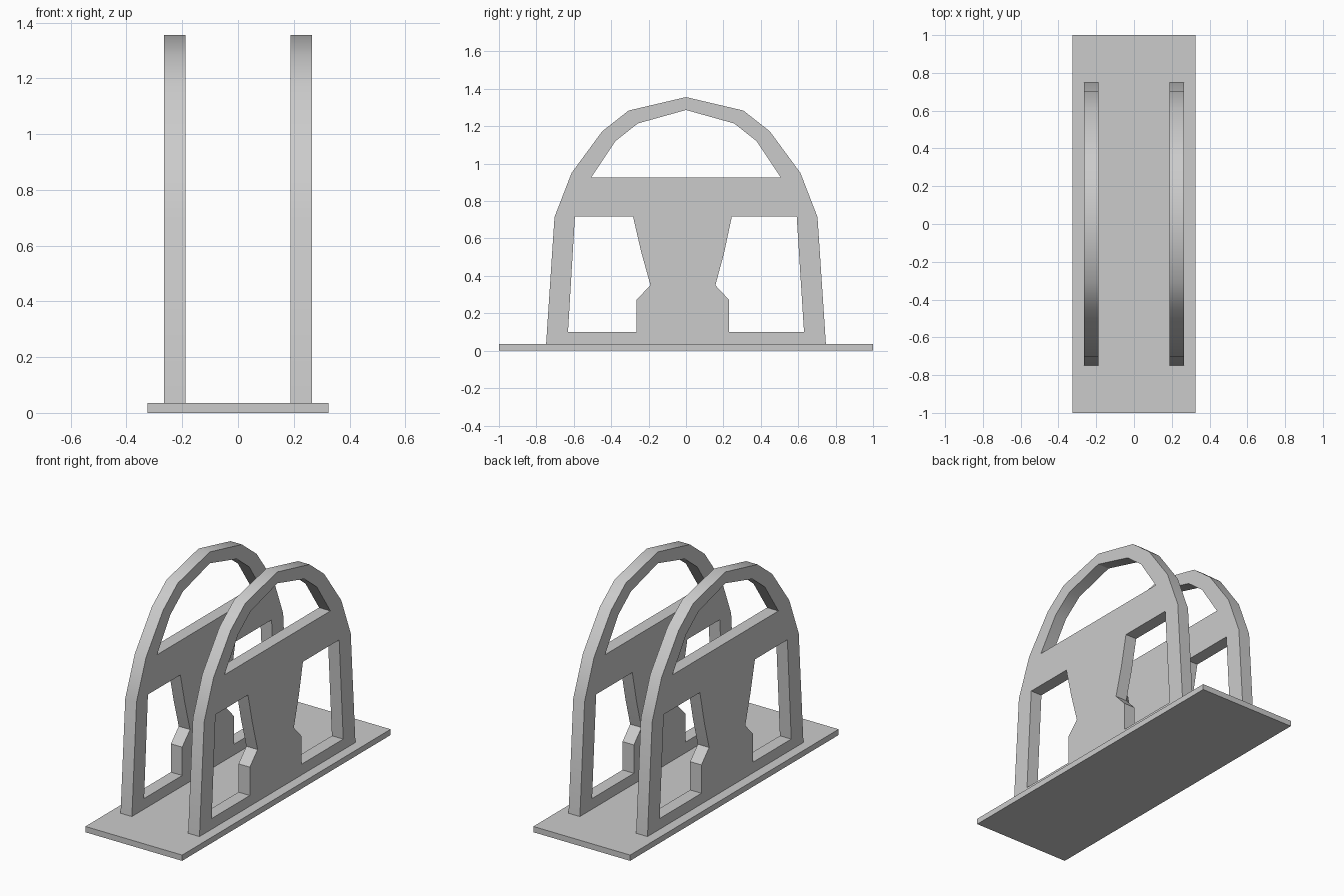
import bpy
import math

cube = bpy.data.objects.get("Cube")
if cube:
    bpy.data.objects.remove(cube, do_unlink=True)

# Single plain grey material
grey = bpy.data.materials.new("plain_grey")
grey.use_nodes = True
colour = (0.6, 0.6, 0.6, 1)
grey.diffuse_color = colour
grey.node_tree.nodes["Principled BSDF"].inputs["Base Color"].default_value = colour


def mirrored(half, peak):
    """Close a left half outline around its peak on the centre line."""
    return half + [peak] + [(-y, z) for y, z in reversed(half)]


# Side profiles, as (y, z)
arch = mirrored([(-0.75, 0.005), (-0.703, 0.715), (-0.612, 0.95),
                 (-0.448, 1.173), (-0.307, 1.284)], (0, 1.356))
upper_opening = mirrored([(-0.508, 0.925), (-0.378, 1.12), (-0.258, 1.215)], (0, 1.287))
rear_opening = [(0.245, 0.717), (0.592, 0.717), (0.631, 0.1), (0.23, 0.1),
                (0.23, 0.272), (0.157, 0.35), (0.203, 0.52)]
front_opening = [(-0.283, 0.717), (-0.594, 0.717), (-0.631, 0.1), (-0.265, 0.1),
                 (-0.265, 0.272), (-0.19, 0.35), (-0.24, 0.53)]


def make_frame(name, x):
    """Arched side plate with three openings, extruded across x."""
    curve = bpy.data.curves.new(name, "CURVE")
    curve.dimensions = "2D"
    curve.fill_mode = "BOTH"
    curve.extrude = 0.038
    for outline in (arch, upper_opening, rear_opening, front_opening):
        spline = curve.splines.new("POLY")
        spline.points.add(len(outline) - 1)
        for point, (y, z) in zip(spline.points, outline):
            point.co = (y, z, 0, 1)
        spline.use_cyclic_u = True
    frame = bpy.data.objects.new(name, curve)
    bpy.context.collection.objects.link(frame)
    frame.location.x = x
    frame.rotation_euler = (math.pi / 2, 0, math.pi / 2)
    bpy.ops.object.select_all(action="DESELECT")
    frame.select_set(True)
    bpy.context.view_layer.objects.active = frame
    bpy.ops.object.convert(target="MESH")
    frame = bpy.context.object
    # Join caps to walls, then smooth only the gentle arch bends
    bpy.ops.object.mode_set(mode="EDIT")
    bpy.ops.mesh.select_all(action="SELECT")
    bpy.ops.mesh.remove_doubles(threshold=0.0005)
    bpy.ops.mesh.normals_make_consistent(inside=False)
    bpy.ops.object.mode_set(mode="OBJECT")
    bpy.ops.object.shade_smooth_by_angle(angle=math.radians(30))
    frame.data.materials.clear()
    frame.data.materials.append(grey)


for side, x in (("left", 0.227), ("right", -0.227)):
    make_frame(side + "_frame", x)

# Flat base plate
bpy.ops.mesh.primitive_cube_add(size=1, location=(0, 0, 0.0175))
base = bpy.context.object
base.name = "base_plate"
base.scale = (0.65, 2, 0.035)
base.data.materials.append(grey)
